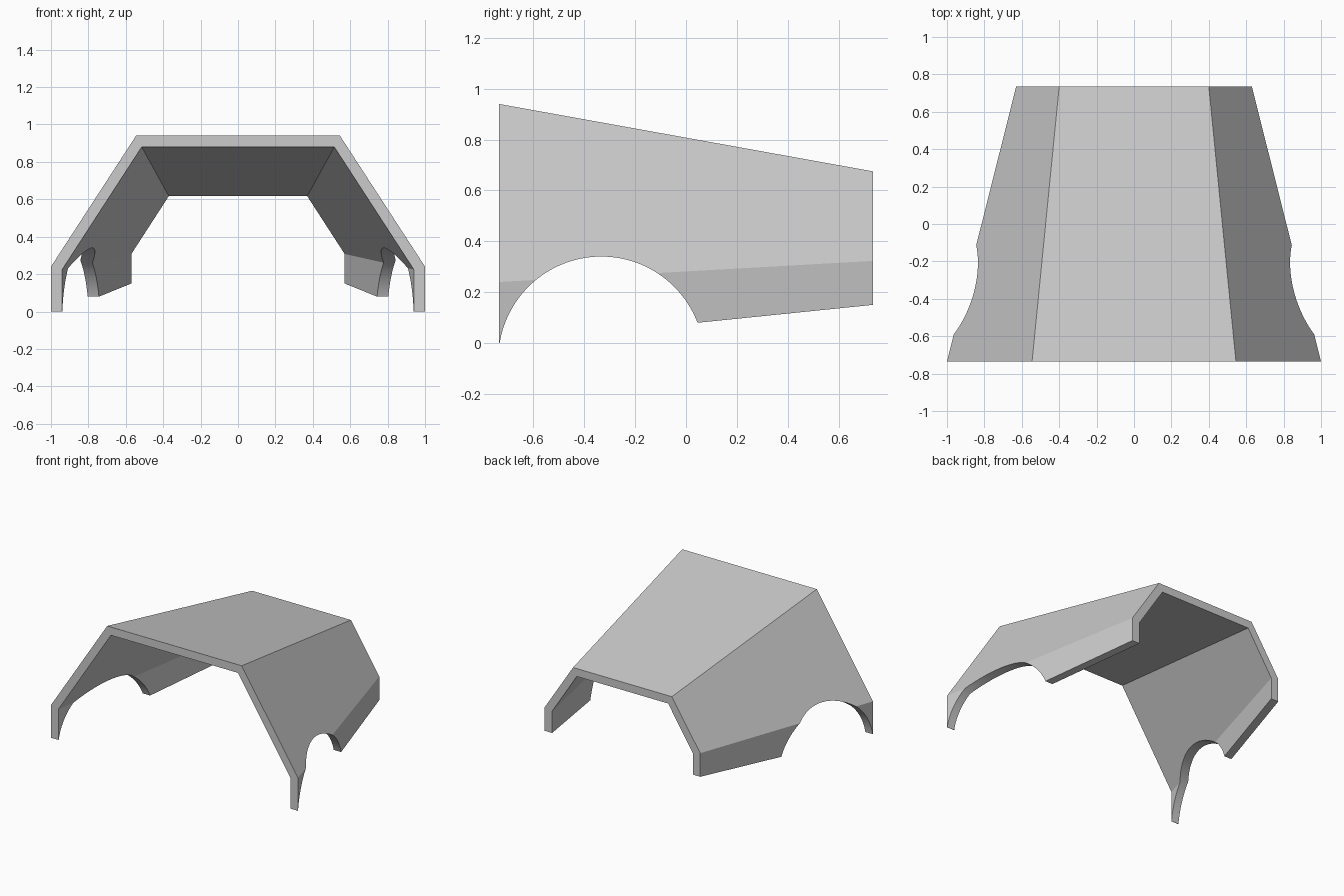
import bpy
import bmesh
import math

cube = bpy.data.objects.get("Cube")
if cube:
    bpy.data.objects.remove(cube, do_unlink=True)

grey = bpy.data.materials.new("plain grey")
grey.use_nodes = True
colour = (0.6, 0.6, 0.6, 1)
grey.diffuse_color = colour
grey.node_tree.nodes["Principled BSDF"].inputs["Base Color"].default_value = colour

HALF_LENGTH = 0.735


def section(bm, y, half):
    """Ring of vertices: the half profile on the right, then its mirror."""
    points = [(-x, z) for x, z in half] + [(x, z) for x, z in reversed(half)]
    return [bm.verts.new((x, y, z)) for x, z in points]


def loft(bm, outer, inner):
    """Skin between the front and back open sections and their inner copies."""
    (of, ob), (nf, nb) = outer, inner
    count = len(of)
    for i in range(count - 1):
        j = i + 1
        bm.faces.new((of[i], of[j], ob[j], ob[i]))
        bm.faces.new((nf[j], nf[i], nb[i], nb[j]))
        bm.faces.new((of[j], of[i], nf[i], nf[j]))
        bm.faces.new((ob[i], ob[j], nb[j], nb[i]))
    for i in (0, count - 1):
        bm.faces.new((of[i], ob[i], nb[i], nf[i]))


# Tapered canopy: foot, side crease and roof edge at each end
bm = bmesh.new()
outer = (section(bm, -HALF_LENGTH, [(1.0, 0), (1.0, 0.24), (0.545, 0.94)]),
         section(bm, HALF_LENGTH, [(0.63, 0.15), (0.63, 0.323), (0.4, 0.675)]))
inner = (section(bm, -HALF_LENGTH, [(0.94, 0), (0.94, 0.225), (0.515, 0.88)]),
         section(bm, HALF_LENGTH, [(0.57, 0.15), (0.57, 0.308), (0.37, 0.617)]))
loft(bm, outer, inner)
bmesh.ops.recalc_face_normals(bm, faces=bm.faces)
mesh = bpy.data.meshes.new("canopy_shell")
bm.to_mesh(mesh)
bm.free()
mesh.materials.append(grey)
shell = bpy.data.objects.new("canopy_shell", mesh)
bpy.context.collection.objects.link(shell)

# Round arch cut through both sides
bpy.ops.mesh.primitive_cylinder_add(vertices=128, radius=0.405, depth=3,
                                    location=(0, -0.333, -0.065),
                                    rotation=(0, math.pi / 2, 0))
cutter = bpy.context.object
cutter.name = "arch_cutter"
cutter.data.materials.append(grey)

cut = shell.modifiers.new("arch_cut", "BOOLEAN")
cut.operation = "DIFFERENCE"
cut.solver = "EXACT"
cut.object = cutter

bpy.ops.object.select_all(action="DESELECT")
shell.select_set(True)
bpy.context.view_layer.objects.active = shell
bpy.ops.object.modifier_apply(modifier=cut.name)
bpy.data.objects.remove(cutter, do_unlink=True)
bpy.ops.object.shade_smooth_by_angle(angle=math.radians(20))
